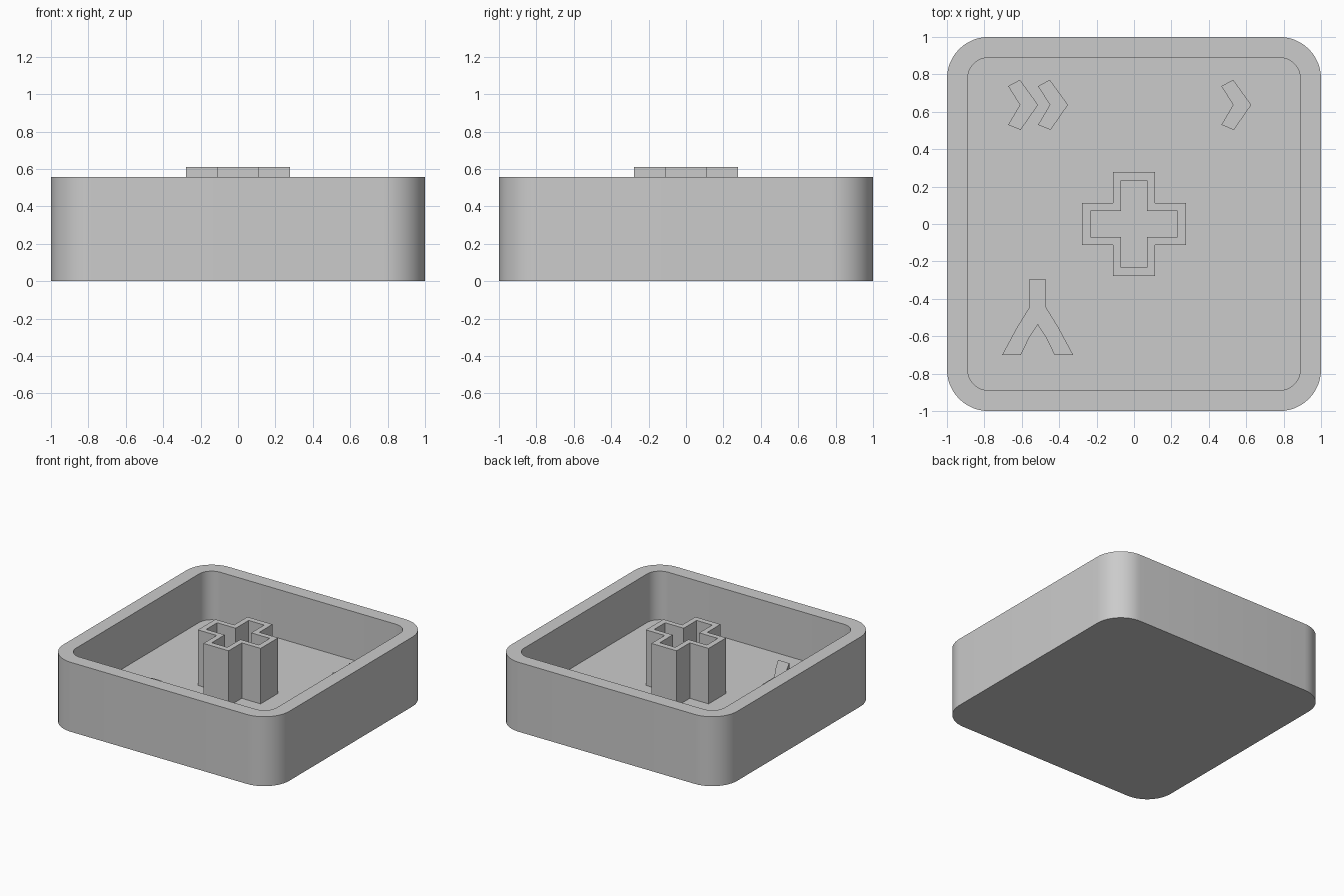
import bpy
import bmesh
from math import cos, sin, pi, radians

if "Cube" in bpy.data.objects:
    bpy.data.objects.remove(bpy.data.objects["Cube"])

FLOOR, RIM, STEM_TOP, MARK_TOP = 0.167, 0.556, 0.611, 0.222

grey = bpy.data.materials.new("plain grey")
grey.use_nodes = True
colour = (0.6, 0.6, 0.6, 1)
grey.diffuse_color = colour
grey.node_tree.nodes["Principled BSDF"].inputs["Base Color"].default_value = colour


def rounded_square(half, radius, steps=12):
    """Counter-clockwise outline with four arc corners."""
    c = half - radius
    points = []
    for i, (sx, sy) in enumerate([(1, 1), (-1, 1), (-1, -1), (1, -1)]):
        for k in range(steps + 1):
            a = (i + k / steps) * pi / 2
            points.append((sx * c + radius * cos(a), sy * c + radius * sin(a)))
    return points


def plus_outline(reach, width):
    """Plus shape: one corner of three points turned four times."""
    points, corner = [], [(reach, -width), (reach, width), (width, width)]
    for _ in range(4):
        points += corner
        corner = [(-y, x) for x, y in corner]
    return points


def build(name, rings, cap_start=False, cap_end=False, smooth=False):
    """Skin a sequence of (outline, height) rings of equal point count."""
    bm = bmesh.new()
    loops = [[bm.verts.new((x, y, z)) for x, y in pts] for pts, z in rings]
    for low, high in zip(loops, loops[1:]):
        for i in range(len(low)):
            j = (i + 1) % len(low)
            bm.faces.new((low[i], low[j], high[j], high[i]))
    if cap_start:
        bm.faces.new(loops[0][::-1])
    if cap_end:
        bm.faces.new(loops[-1])
    mesh = bpy.data.meshes.new(name)
    bm.to_mesh(mesh)
    bm.free()
    mesh.materials.append(grey)
    obj = bpy.data.objects.new(name, mesh)
    bpy.context.collection.objects.link(obj)
    if smooth:
        bpy.ops.object.select_all(action="DESELECT")
        obj.select_set(True)
        bpy.context.view_layer.objects.active = obj
        bpy.ops.object.shade_smooth_by_angle(angle=radians(30))
    return obj


# Hollow tray with rounded corners
outer, inner = rounded_square(1, 0.222), rounded_square(0.889, 0.111)
build("tray", [(outer, 0), (outer, RIM), (inner, RIM), (inner, FLOOR)],
      cap_start=True, cap_end=True, smooth=True)

# Hollow plus-shaped stem standing on the tray floor
stem, socket = plus_outline(0.278, 0.111), plus_outline(0.233, 0.069)
build("stem", [(stem, FLOOR), (stem, STEM_TOP), (socket, STEM_TOP), (socket, FLOOR)])

# Raised chevrons on the floor
chevron = [(0, 0.1), (-0.063, -0.007), (0, -0.107), (0.067, -0.134),
           (0.16, 0), (0.063, 0.134)]
chevron[0], chevron[1], chevron[2] = (0, 0.1), (0.063, 0), (0, -0.107)
chevron = [(x - 0.673, y + 0.637) for x, y in chevron]
for name, shift in (("left_chevron", 0), ("middle_chevron", 0.16), ("right_chevron", 1.14)):
    pts = [(x + shift, y) for x, y in chevron]
    build(name, [(pts, FLOOR), (pts, MARK_TOP)], cap_end=True)

# Raised forked mark, mirrored about its own centre line
half = [(0.09, -0.7), (0.19, -0.7), (0.112, -0.555), (0.043, -0.443), (0.043, -0.294)]
fork = [(0, -0.538), (0.045, -0.607)] + half
fork += [(-x, y) for x, y in half[::-1]] + [(-0.045, -0.607)]
fork = [(x - 0.515, y) for x, y in fork]
build("forked_mark", [(fork, FLOOR), (fork, MARK_TOP)], cap_end=True)
